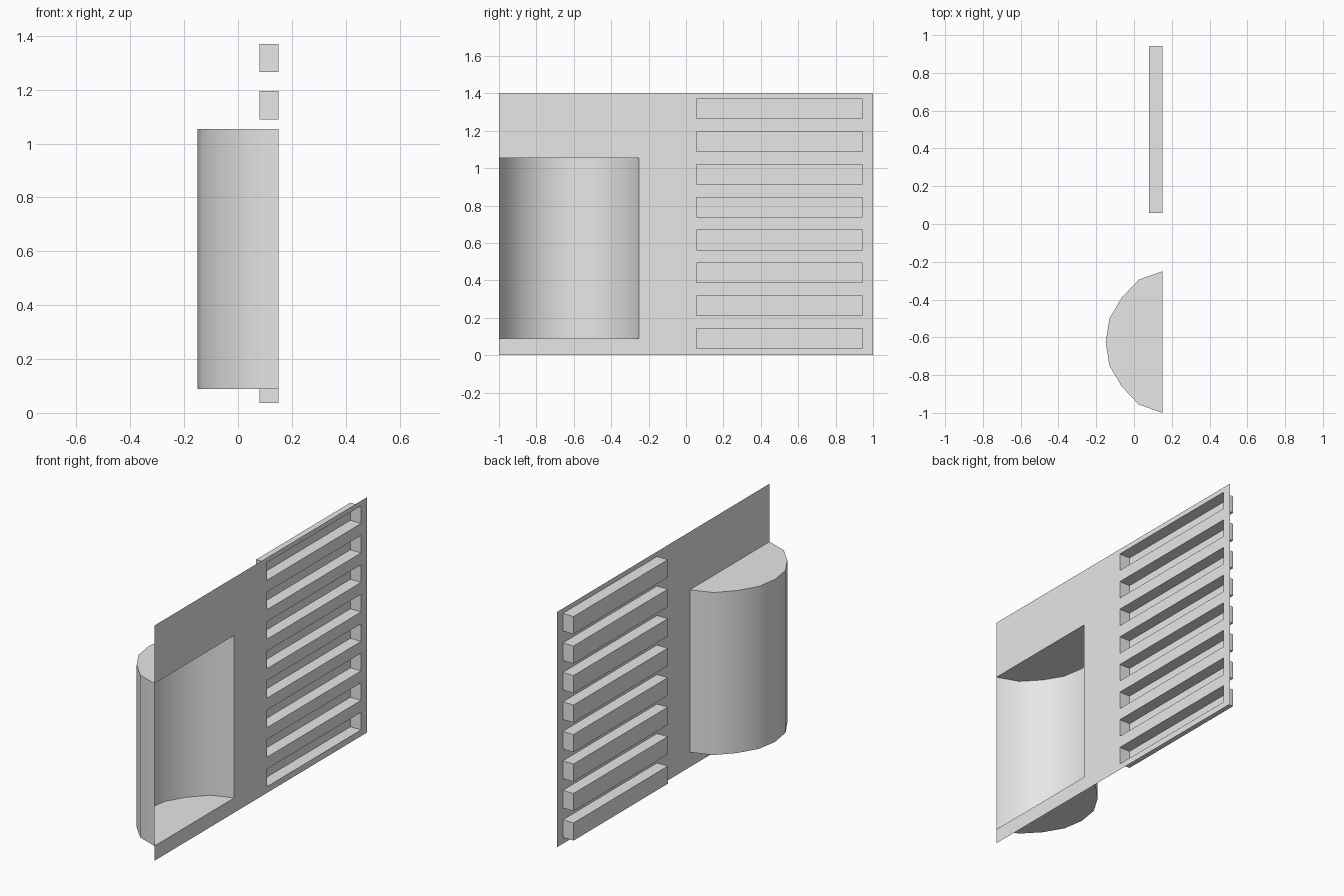
import bpy
from math import radians

cube = bpy.data.objects.get("Cube")
if cube:
    bpy.data.objects.remove(cube, do_unlink=True)

grey = bpy.data.materials.new("light_grey")
grey.use_nodes = True
grey.diffuse_color = (0.8, 0.8, 0.8, 1)
grey.node_tree.nodes["Principled BSDF"].inputs["Base Color"].default_value = (0.8, 0.8, 0.8, 1)

FACE_X = 0.15                     # plane of the sheet
HEIGHT = 1.4
SLOT_Y = (0.057, 0.943)
SLOT_Z, SLOT_H, PITCH, COUNT = 0.037, 0.105, 0.1755, 8
POCKET_Y = (-1.0, -0.25)
POCKET_Z = (0.088, 1.055)


def make_object(name, verts, faces):
    mesh = bpy.data.meshes.new(name)
    mesh.from_pydata(verts, [], faces)
    mesh.materials.append(grey)
    obj = bpy.data.objects.new(name, mesh)
    bpy.context.collection.objects.link(obj)
    return obj


def make_sheet(name, rects):
    """Flat sheet made of (y0, y1, z0, z1) rectangles."""
    verts, faces = [], []
    for y0, y1, z0, z1 in rects:
        n = len(verts)
        verts += [(FACE_X, y, z) for y, z in ((y0, z0), (y1, z0), (y1, z1), (y0, z1))]
        faces.append((n, n + 1, n + 2, n + 3))
    return make_object(name, verts, faces)


def make_recess(name, profile, z0, z1):
    """Thin-walled recess, open towards +x, from an (x, y) profile."""
    n = len(profile)
    verts = [(x, y, z) for z in (z0, z1) for x, y in profile]
    faces = [(i, i + 1, n + i + 1, n + i) for i in range(n - 1)]
    faces += [tuple(reversed(range(n))), tuple(range(n, 2 * n))]
    return make_object(name, verts, faces)


# Sheet with openings for the pocket and the slots
rects = [
    (*POCKET_Y, 0, POCKET_Z[0]),
    (*POCKET_Y, POCKET_Z[1], HEIGHT),
    (POCKET_Y[1], SLOT_Y[0], 0, HEIGHT),
    (SLOT_Y[1], 1, 0, HEIGHT),
]
bottom = 0
for i in range(COUNT):
    z = SLOT_Z + i * PITCH
    rects.append((*SLOT_Y, bottom, z))
    bottom = z + SLOT_H
rects.append((*SLOT_Y, bottom, HEIGHT))
make_sheet("back_sheet", rects)

# Curved pocket: half profile mirrored about its middle
mid = sum(POCKET_Y) / 2
half = [(FACE_X, 0.375), (0.025, 0.33), (-0.065, 0.235), (-0.13, 0.125)]
profile = [(x, mid - d) for x, d in half] + [(-0.15, mid)]
profile += [(x, mid + d) for x, d in reversed(half)]
pocket = make_recess("curved_pocket", profile, *POCKET_Z)
bpy.ops.object.select_all(action="DESELECT")
pocket.select_set(True)
bpy.context.view_layer.objects.active = pocket
bpy.ops.object.shade_smooth_by_angle(angle=radians(40))

# Row of shallow slots
slot = [(FACE_X, SLOT_Y[0]), (0.08, SLOT_Y[0]), (0.08, SLOT_Y[1]), (FACE_X, SLOT_Y[1])]
for i in range(COUNT):
    z = SLOT_Z + i * PITCH
    make_recess(f"slot_{i + 1}", slot, z, z + SLOT_H)
